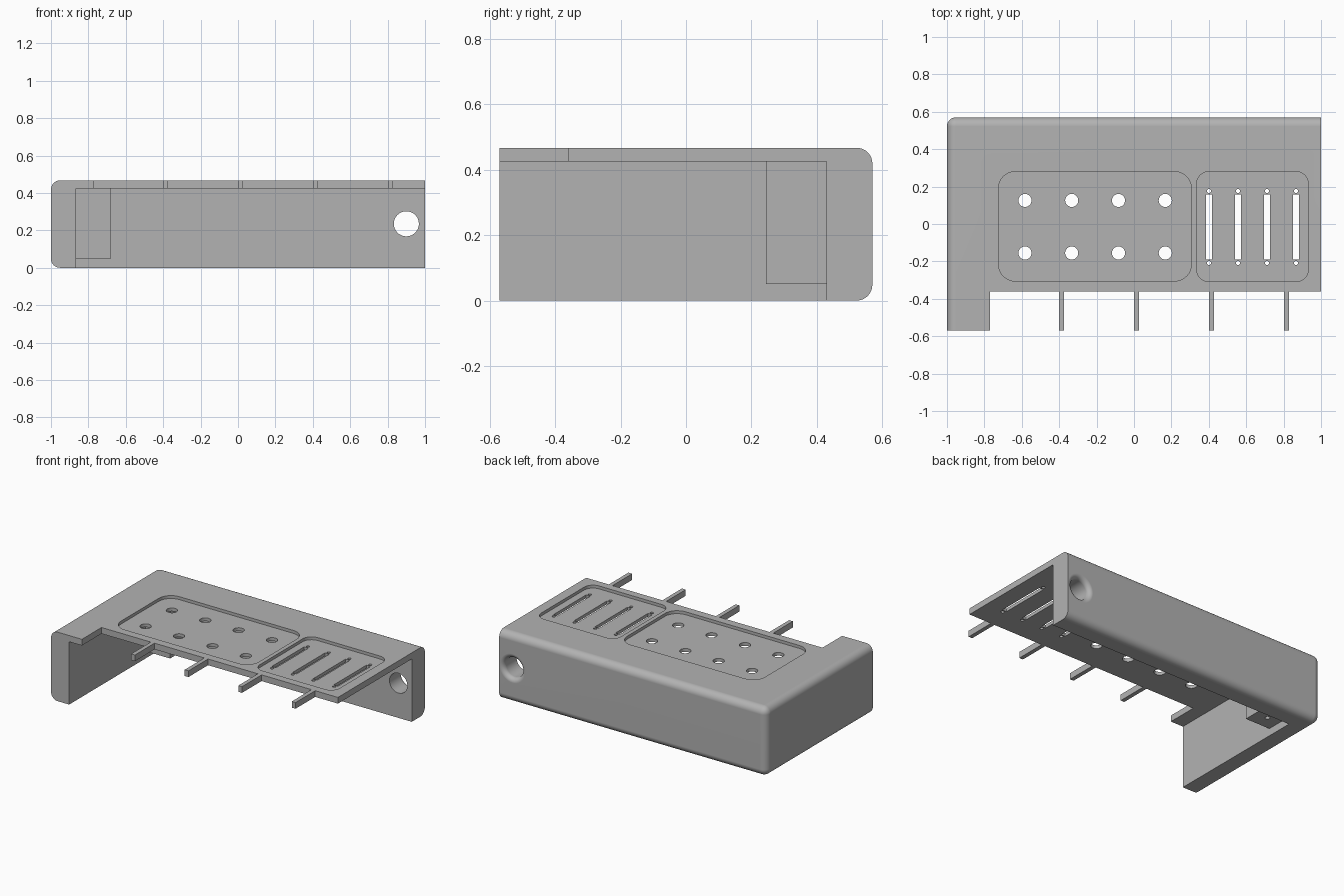
import bpy
import bmesh
from math import cos, sin, pi, radians
from mathutils import Matrix, Vector

if "Cube" in bpy.data.objects:
    bpy.data.objects.remove(bpy.data.objects["Cube"], do_unlink=True)

grey = bpy.data.materials.new("plain grey")
grey.use_nodes = True
grey.diffuse_color = (0.45, 0.45, 0.45, 1)
grey.node_tree.nodes["Principled BSDF"].inputs["Base Color"].default_value = (0.45, 0.45, 0.45, 1)

W, D, H = 1.0, 0.57, 0.467           # half width, half depth, height
PLATE_Z, WALL_Y, WALL_X = 0.425, 0.43, -0.865
EDGE_Y = -0.36                       # front edge of the plate


def add_box(bm, x0, x1, y0, y1, z0, z1):
    size = Vector((x1 - x0, y1 - y0, z1 - z0))
    mid = Vector((x0 + x1, y0 + y1, z0 + z1)) / 2
    matrix = Matrix.Translation(mid) @ Matrix.Diagonal(size).to_4x4()
    return bmesh.ops.create_cube(bm, size=1, matrix=matrix)


def add_cylinder(bm, x, y, z0, z1, r, sides=32):
    bmesh.ops.create_cone(bm, cap_ends=True, segments=sides, radius1=r, radius2=r, depth=z1 - z0,
                          matrix=Matrix.Translation((x, y, (z0 + z1) / 2)))


def add_round_box(bm, x0, x1, y0, y1, z0, z1, r):
    verts = set(add_box(bm, x0, x1, y0, y1, z0, z1)["verts"])
    edges = [e for e in bm.edges if verts.issuperset(e.verts)
             and abs(e.verts[0].co.z - e.verts[1].co.z) > 1e-4]
    bmesh.ops.bevel(bm, geom=edges, offset=r, segments=8, profile=0.5, affect="EDGES")


def make_object(name, bm):
    bmesh.ops.recalc_face_normals(bm, faces=bm.faces)
    mesh = bpy.data.meshes.new(name)
    bm.to_mesh(mesh)
    bm.free()
    mesh.materials.append(grey)
    obj = bpy.data.objects.new(name, mesh)
    bpy.context.collection.objects.link(obj)
    return obj


def activate(obj):
    bpy.ops.object.select_all(action="DESELECT")
    obj.select_set(True)
    bpy.context.view_layer.objects.active = obj


def cut(target, bm):
    cutter = make_object("cutter", bm)
    mod = target.modifiers.new("cut", "BOOLEAN")
    mod.operation, mod.solver, mod.object = "DIFFERENCE", "EXACT", cutter
    activate(target)
    bpy.ops.object.modifier_apply(modifier=mod.name)
    bpy.data.objects.remove(cutter, do_unlink=True)


def on(edge, axis, value):
    return all(abs(v.co[axis] - value) < 1e-4 for v in edge.verts)


# Outer block, rounded along its back and left edges
bm = bmesh.new()
add_box(bm, -W, W, -D, D, 0, H)
rounded = [e for e in bm.edges if (on(e, 0, -W) and not on(e, 1, -D)) or (on(e, 1, D) and not on(e, 0, W))]
bmesh.ops.bevel(bm, geom=rounded, offset=0.048, segments=8, profile=0.5, affect="EDGES")
shelf = make_object("shelf_body", bm)

# Hollow underside
bm = bmesh.new()
add_box(bm, WALL_X, W + 0.1, -D - 0.1, WALL_Y, -0.1, PLATE_Z)
cut(shelf, bm)

# Set-back front edge, leaving the left tab
bm = bmesh.new()
add_box(bm, -0.77, W + 0.1, -D - 0.1, EDGE_Y, 0.3, H + 0.1)
cut(shelf, bm)

# Two shallow trays in the top
bm = bmesh.new()
add_round_box(bm, -0.725, 0.307, -0.305, 0.28, H - 0.02, H + 0.1, 0.09)
add_round_box(bm, 0.335, 0.932, -0.308, 0.28, H - 0.02, H + 0.1, 0.065)
cut(shelf, bm)

# Round holes, slots and pin holes
bm = bmesh.new()
for i in range(4):
    for y in (0.126, -0.155):
        add_cylinder(bm, -0.583 + 0.25 * i, y, 0.3, 0.6, 0.035)
    x = 0.401 + 0.155 * i
    add_box(bm, x - 0.016, x + 0.016, -0.19, 0.158, 0.3, 0.6)
    for y in (0.176, -0.208):
        add_cylinder(bm, x, y, 0.3, 0.6, 0.011, 16)
cut(shelf, bm)

# Cable hole through the back wall, flared on the outside
bm = bmesh.new()
R, FLARE, SIDES = 0.067, 0.031, 40
profile = [(R, WALL_Y - 0.05)]
for k in range(9):
    a = k / 8 * pi / 2
    profile.append((R + FLARE * (1 - cos(a)), D - FLARE * (1 - sin(a))))
profile.append((R + FLARE, D + 0.05))
rings = [[bm.verts.new((0.9 + r * cos(2 * pi * s / SIDES), y, 0.235 + r * sin(2 * pi * s / SIDES)))
          for s in range(SIDES)] for r, y in profile]
for a, b in zip(rings, rings[1:]):
    for s in range(SIDES):
        t = (s + 1) % SIDES
        bm.faces.new((a[s], a[t], b[t], b[s]))
bm.faces.new(rings[0])
bm.faces.new(rings[-1])
cut(shelf, bm)

# Smooth rounded edges with flat large faces
activate(shelf)
bpy.ops.object.shade_smooth_by_angle(angle=radians(30))
weighted = shelf.modifiers.new("weighted normals", "WEIGHTED_NORMAL")
weighted.keep_sharp = True

# Corner block under the plate with a small screw hole
bm = bmesh.new()
add_box(bm, WALL_X, -0.68, 0.245, WALL_Y, 0.05, PLATE_Z)
block = make_object("corner_block", bm)
bm = bmesh.new()
add_cylinder(bm, -0.772, 0.338, 0, 0.15, 0.015, 16)
cut(block, bm)

# Hanging fingers along the front edge
for i in range(4):
    x = -0.387 + 0.401 * i
    bm = bmesh.new()
    add_box(bm, x - 0.014, x + 0.014, -D, EDGE_Y, PLATE_Z, H)
    make_object(f"front_finger_{i + 1}", bm)
